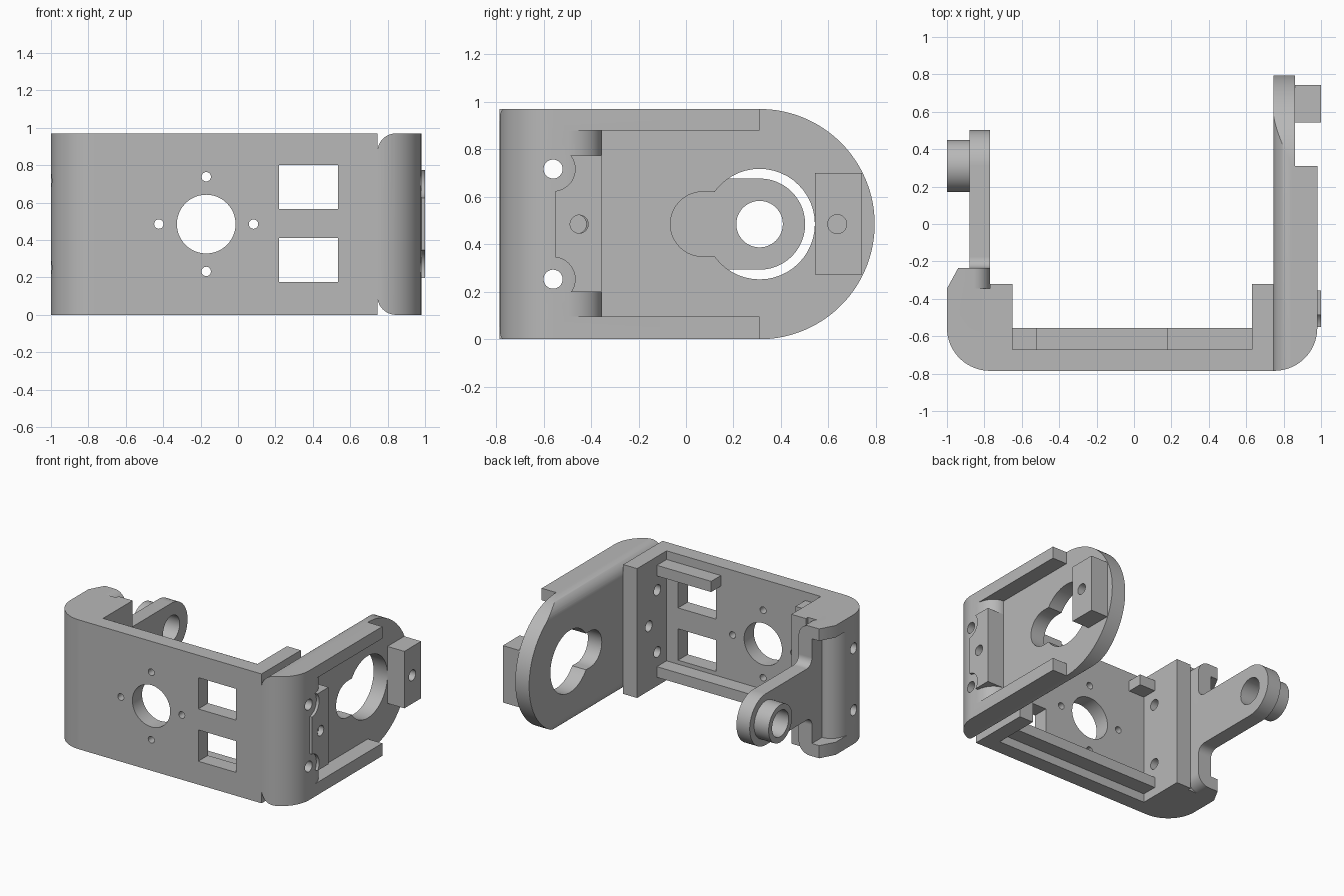
import bpy, bmesh, math

cube = bpy.data.objects.get("Cube")
if cube:
    bpy.data.objects.remove(cube, do_unlink=True)

grey = bpy.data.materials.new("plain grey")
grey.use_nodes = True
GREY = (0.48, 0.48, 0.48, 1)
grey.diffuse_color = GREY
grey.node_tree.nodes["Principled BSDF"].inputs["Base Color"].default_value = GREY

TOP = 0.97
MID = TOP / 2
PIVOT = 0.31             # y of the pivot axis
HOLES = (MID - 0.232, MID + 0.232)


def arc(cx, cy, r, start, end, n=20):
    """Points on an arc, angles in degrees."""
    angles = [math.radians(start + (end - start) * i / n) for i in range(n + 1)]
    return [(cx + r * math.cos(a), cy + r * math.sin(a)) for a in angles]


def circle(cx, cy, r):
    return arc(cx, cy, r, 0, 360, 48)[:-1]


def rect(a, b, c, d):
    return [(a, c), (b, c), (b, d), (a, d)]


def prism(name, points, axis, lo, hi):
    """Extrude a 2D outline along one axis, from lo to hi."""
    place = {"x": lambda p, t: (t, p[0], p[1]),
             "y": lambda p, t: (p[0], t, p[1]),
             "z": lambda p, t: (p[0], p[1], t)}[axis]
    bm = bmesh.new()
    low = [bm.verts.new(place(p, lo)) for p in points]
    high = [bm.verts.new(place(p, hi)) for p in points]
    bm.faces.new(low)
    bm.faces.new(high)
    for i in range(len(points)):
        j = (i + 1) % len(points)
        bm.faces.new((low[i], low[j], high[j], high[i]))
    bmesh.ops.recalc_face_normals(bm, faces=bm.faces)
    mesh = bpy.data.meshes.new(name)
    bm.to_mesh(mesh)
    bm.free()
    mesh.materials.append(grey)
    obj = bpy.data.objects.new(name, mesh)
    bpy.context.collection.objects.link(obj)
    return obj


def cut(obj, points, axis, lo, hi):
    """Subtract an extruded outline from a part."""
    cutter = prism("cutter", points, axis, lo, hi)
    mod = obj.modifiers.new("cut", "BOOLEAN")
    mod.operation = "DIFFERENCE"
    mod.solver = "EXACT"
    mod.object = cutter
    graph = bpy.context.evaluated_depsgraph_get()
    mesh = bpy.data.meshes.new_from_object(obj.evaluated_get(graph))
    obj.modifiers.clear()
    obj.data = mesh
    bpy.data.objects.remove(cutter, do_unlink=True)


def round_edges(obj, x, side, r, y0, y1):
    """Round the long inner edges of a side piece, top and bottom."""
    curve = arc(r, -r, r, 180, 90)
    outline = curve + [(r, 0.05), (-0.05, 0.05), (-0.05, -r)]
    for z, up in ((TOP, 1), (0, -1)):
        cut(obj, [(x + side * u, z + up * v) for u, v in outline], "y", y0, y1)


def recess(obj, side, inner, outer, end):
    """Hollow the outside of a side piece between its two lips."""
    depth = outer - inner
    curve = [(inner + depth * math.sin(a), -0.5 + 0.145 * math.cos(a))
             for a in [math.radians(i * 5) for i in range(19)]]
    outline = curve + [(outer + 0.1, -0.5), (outer + 0.1, end), (inner, end)]
    cut(obj, [(side * x, y) for x, y in outline], "z", 0.095, 0.88)


# Front plate with its two return walls
bracket = prism("front_bracket", [(-0.77, -0.785), (0.745, -0.785), (0.745, -0.32),
                                  (0.63, -0.32), (0.63, -0.67), (-0.65, -0.67),
                                  (-0.65, -0.32), (-0.77, -0.32)], "z", 0, TOP)
cut(bracket, circle(-0.17, MID, 0.157), "y", -0.9, -0.6)
for dx, dz in ((1, 0), (-1, 0), (0, 1), (0, -1)):
    cut(bracket, circle(-0.17 + 0.253 * dx, MID + 0.253 * dz, 0.025), "y", -0.9, -0.6)
for z in (0.175, 0.567):
    cut(bracket, rect(0.22, 0.535, z, z + 0.235), "y", -0.9, -0.6)
for z in HOLES:
    cut(bracket, circle(-0.56, z, 0.04), "x", -0.9, 0.9)
cut(bracket, circle(-0.46, MID, 0.04), "x", 0.5, 0.9)

# Rails behind the plate
prism("lower_rail", rect(-0.65, 0.63, -0.67, -0.555), "z", 0.065, 0.145)
prism("upper_rail_long", rect(0.18, 0.63, -0.67, -0.555), "z", 0.825, 0.905)
prism("upper_rail_short", rect(-0.65, -0.52, -0.67, -0.555), "z", 0.825, 0.905)

# Left side panel with rounded end, lips and keyhole
panel = prism("left_panel", [(0.745, -0.785)] + arc(0.75, -0.555, 0.23, -90, 0)
              + [(0.98, PIVOT), (0.86, PIVOT), (0.86, 0.85), (0.745, 0.85)], "z", 0, TOP)
cut(panel, arc(PIVOT, MID, MID, 90, -90, 64)
    + [(PIVOT, -0.1), (1, -0.1), (1, 1.1), (PIVOT, 1.1)], "x", 0.6, 1.2)
round_edges(panel, 0.745, 1, 0.1, -0.9, 0.9)
recess(panel, 1, 0.86, 0.98, 0.36)
cut(panel, circle(PIVOT, MID, 0.233), "x", 0.6, 1.1)
cut(panel, arc(0.07, MID, 0.136, 90, 270) + [(PIVOT, MID - 0.136), (PIVOT, MID + 0.136)],
    "x", 0.6, 1.1)
for z in HOLES:
    cut(panel, circle(-0.56, z, 0.04), "x", 0.6, 1.1)
cut(panel, circle(-0.46, MID, 0.04), "x", 0.6, 1.1)

# Scalloped block between the lips
pad = prism("left_pad", rect(-0.55, -0.355, 0.198, 0.775), "x", 0.86, 1)
for z in HOLES:
    cut(pad, circle(-0.56, z, 0.093), "x", 0.8, 1.1)
cut(pad, circle(-0.45, MID, 0.038), "x", 0.8, 1.1)

# Block at the rounded end
stop = prism("end_block", rect(0.543, 0.742, 0.273, 0.7), "x", 0.86, 1)
cut(stop, circle(0.637, MID, 0.04), "x", 0.875, 1.1)

# Right corner piece
corner = prism("right_corner", [(-0.77, -0.785), (-0.77, -0.235), (-0.94, -0.235),
                                (-1, -0.345)] + arc(-0.77, -0.555, 0.23, 180, 270)[:-1],
               "z", 0, TOP)
round_edges(corner, -0.77, -1, 0.09, -0.345, 0)
recess(corner, -1, 0.88, 1, 0)
for z in HOLES:
    cut(corner, circle(-0.56, z, 0.04), "x", -1.1, -0.6)

# Pivot arm, flared at its root
lower = arc(-0.175, MID - 0.252, 0.06, 180, 90)
upper = [(y, TOP - z) for y, z in reversed(lower)]
arm = prism("pivot_arm", lower + arc(PIVOT, MID, 0.192, -90, 90, 40) + upper,
            "x", -0.88, -0.77)
boss = prism("pivot_boss", circle(PIVOT, MID, 0.14), "x", -1, -0.88)
for part in (arm, boss):
    cut(part, circle(PIVOT, MID, 0.098), "x", -1.1, -0.6)

# Smooth the curved faces and keep the edges sharp
for obj in bpy.context.collection.objects:
    if obj.type == "MESH" and obj.data.materials and obj.data.materials[0] == grey:
        bpy.ops.object.select_all(action="DESELECT")
        obj.select_set(True)
        bpy.context.view_layer.objects.active = obj
        bpy.ops.object.shade_smooth_by_angle(angle=math.radians(30))
